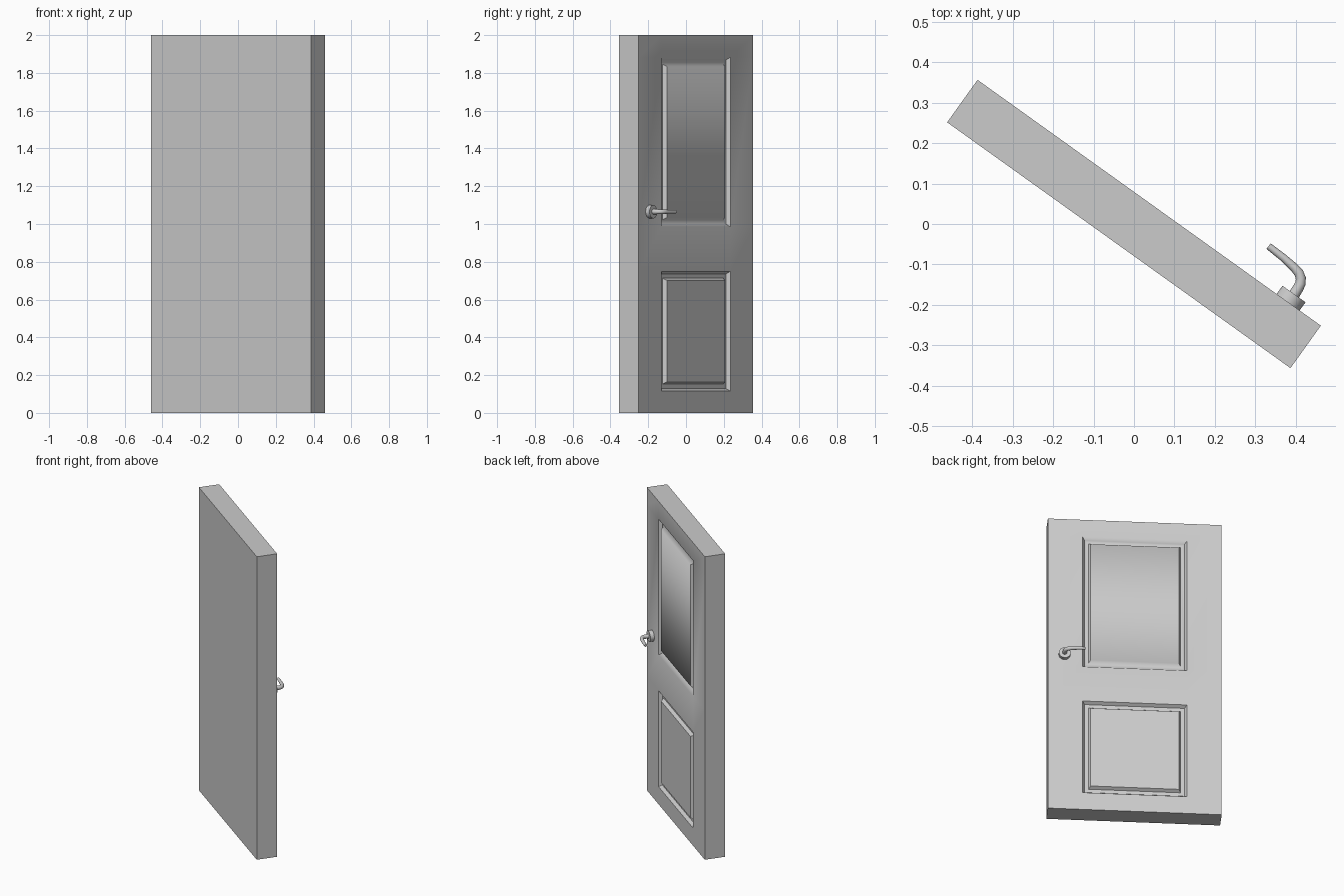
import bpy, bmesh, math
from mathutils import Matrix, Vector

if "Cube" in bpy.data.objects:
    bpy.data.objects.remove(bpy.data.objects["Cube"])

ROT = Matrix.Rotation(math.radians(-35.6), 4, 'Z')
HW, HT, H = 0.5215, 0.0645, 2.0


def finish(name, bm):
    bmesh.ops.recalc_face_normals(bm, faces=bm.faces)
    me = bpy.data.meshes.new(name)
    bm.to_mesh(me)
    bm.free()
    me.transform(ROT)
    ob = bpy.data.objects.new(name, me)
    bpy.context.collection.objects.link(ob)
    return ob


# Door slab: front face laid out as stiles, rails and two panel cells
us = [-HW, -0.313, 0.313, HW]
zs = [0, 0.116, 0.749, 0.986, 1.882, H]
bm = bmesh.new()
grid = [[bm.verts.new((u, HT, z)) for u in us] for z in zs]
cells = {}
for j in range(5):
    for i in range(3):
        cells[i, j] = bm.faces.new((grid[j][i + 1], grid[j][i], grid[j + 1][i], grid[j + 1][i + 1]))

# Sides and plain back
border = [e for e in bm.edges if e.is_boundary]
ext = bmesh.ops.extrude_edge_only(bm, edges=border)["geom"]
for v in ext:
    if isinstance(v, bmesh.types.BMVert):
        v.co.y = -HT
bmesh.ops.contextual_create(bm, geom=[e for e in ext if isinstance(e, bmesh.types.BMEdge) and e.is_boundary])
bmesh.ops.recalc_face_normals(bm, faces=bm.faces)

# Moulded grooves around both panels
for cell in (cells[1, 1], cells[1, 3]):
    for width, depth in ((0.013, -0.02), (0.023, 0), (0.012, 0.02)):
        bmesh.ops.inset_individual(bm, faces=[cell], thickness=width, depth=depth, use_even_offset=True)

# Crisp edges, except the soft top and bottom moulding of the upper panel
for f in bm.faces:
    f.smooth = True
for e in bm.edges:
    a, b = (v.co for v in e.verts)
    soft = (abs(a.z - b.z) < 1e-4 and 0.98 < a.z < 1.89
            and max(abs(a.x), abs(b.x)) < 0.32 and min(a.y, b.y) > 0)
    flat = len(e.link_faces) == 2 and e.calc_face_angle(0) < 0.01
    e.smooth = soft or flat
finish("door_slab", bm)

# Handle rosette
HU, HZ = 0.422, 1.065
bm = bmesh.new()
bmesh.ops.create_cone(bm, cap_ends=True, segments=32, radius1=0.035, radius2=0.035, depth=0.027,
                      matrix=Matrix.Translation((HU, HT + 0.0115, HZ)) @ Matrix.Rotation(math.pi / 2, 4, 'X'))
for f in bm.faces:
    f.smooth = len(f.verts) == 4
for e in bm.edges:
    e.smooth = e.calc_face_angle(0) < 0.6
finish("handle_rosette", bm)

# Curved, tapering lever swept along a bent path
path = [(0.423, 0.085, 0.014), (0.422, 0.105, 0.0135), (0.420, 0.120, 0.013), (0.413, 0.131, 0.0125),
        (0.401, 0.139, 0.012), (0.384, 0.143, 0.011), (0.350, 0.147, 0.0095), (0.325, 0.148, 0.009),
        (0.302, 0.149, 0.0085)]
N = 16
bm = bmesh.new()
rings = []
for k, (u, v, r) in enumerate(path):
    p, q = path[max(k - 1, 0)], path[min(k + 1, len(path) - 1)]
    t = Vector((q[0] - p[0], q[1] - p[1], 0)).normalized()
    side = Vector((-t.y, t.x, 0))
    rings.append([bm.verts.new(Vector((u, v, HZ)) + side * r * math.cos(a) + Vector((0, 0, r * math.sin(a))))
                  for a in (2 * math.pi * n / N for n in range(N))])
for r0, r1 in zip(rings, rings[1:]):
    for n in range(N):
        m = (n + 1) % N
        bm.faces.new((r0[n], r0[m], r1[m], r1[n])).smooth = True
for ring in (rings[0], rings[-1]):
    for e in bm.faces.new(ring).edges:
        e.smooth = False
finish("handle_lever", bm)
